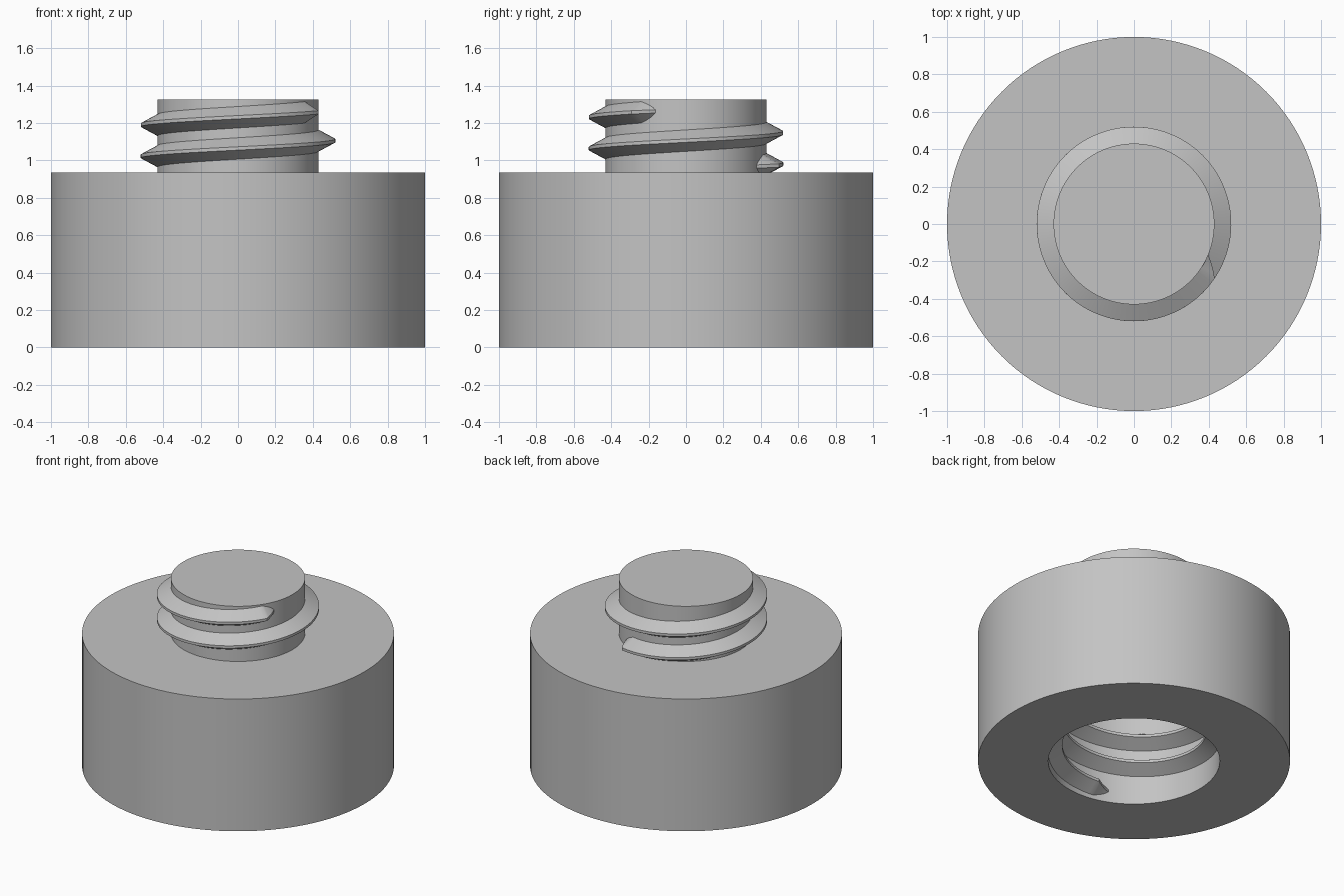
import bpy, bmesh
from math import cos, sin, pi, radians, sqrt
from mathutils import Vector

if "Cube" in bpy.data.objects:
    bpy.data.objects.remove(bpy.data.objects["Cube"], do_unlink=True)

# One grey material for everything
grey = bpy.data.materials.new("plain_grey")
grey.use_nodes = True
colour = (0.55, 0.55, 0.55, 1)
grey.diffuse_color = colour
grey.node_tree.nodes["Principled BSDF"].inputs["Base Color"].default_value = colour


def finish(bm, name):
    bmesh.ops.remove_doubles(bm, verts=bm.verts, dist=1e-5)
    bmesh.ops.recalc_face_normals(bm, faces=bm.faces)
    mesh = bpy.data.meshes.new(name)
    bm.to_mesh(mesh)
    bm.free()
    obj = bpy.data.objects.new(name, mesh)
    mesh.materials.append(grey)
    bpy.context.collection.objects.link(obj)
    bpy.ops.object.select_all(action='DESELECT')
    obj.select_set(True)
    bpy.context.view_layer.objects.active = obj
    bpy.ops.object.shade_smooth_by_angle(angle=radians(25))
    return obj


def lathe(name, profile, steps=128):
    """Revolve (radius, height) points around the z axis."""
    bm = bmesh.new()
    verts = [bm.verts.new((r, 0, z)) for r, z in profile]
    edges = [bm.edges.new(pair) for pair in zip(verts, verts[1:])]
    bmesh.ops.spin(bm, geom=verts + edges, cent=(0, 0, 0), axis=(0, 0, 1),
                   angle=2 * pi, steps=steps, use_merge=False)
    return finish(bm, name)


def thread(name, root, crest, start, sweep, z, pitch, base, tip, fade=12):
    """Right-handed ridge from root to crest radius, tapered at both ends."""
    bm = bmesh.new()
    rings = []
    steps = int(sweep / 3)
    ramp = [fade * i / 6 for i in range(6)]
    middle = [fade + (sweep - 2 * fade) * i / steps for i in range(steps + 1)]
    for turn in ramp + middle + [sweep - t for t in reversed(ramp)]:
        grow = max(min(turn, sweep - turn) / fade, 0.02)
        half = base * sqrt(min(grow, 1))
        reach = root + (crest - root) * min(grow, 1)
        a = radians(start + turn)
        mid = z + pitch * turn / 360
        section = [(root, -half), (reach, -min(tip, half)),
                   (reach, min(tip, half)), (root, half)]
        rings.append([bm.verts.new((r * cos(a), r * sin(a), mid + h))
                      for r, h in section])
    for low, high in zip(rings, rings[1:]):
        for i in range(4):
            j = (i + 1) % 4
            bm.faces.new((low[i], low[j], high[j], high[i]))
    bm.faces.new(rings[0])
    bm.faces.new(rings[-1])
    return finish(bm, name)


# Solid body with a bore underneath and a stud on top
lathe("body_with_stud", [
    (0, 0.66), (0.55, 0.66), (0.55, 0), (1, 0), (1, 0.935),
    (0.43, 0.935), (0.43, 1.325), (0, 1.325)])

# Outer thread on the stud
thread("stud_thread", root=0.425, crest=0.52, start=61, sweep=637,
       z=0.967, pitch=0.167, base=0.06, tip=0.009)

# Inner thread in the bore
thread("bore_thread", root=0.555, crest=0.46, start=247, sweep=900,
       z=0.085, pitch=0.19, base=0.065, tip=0.01)
